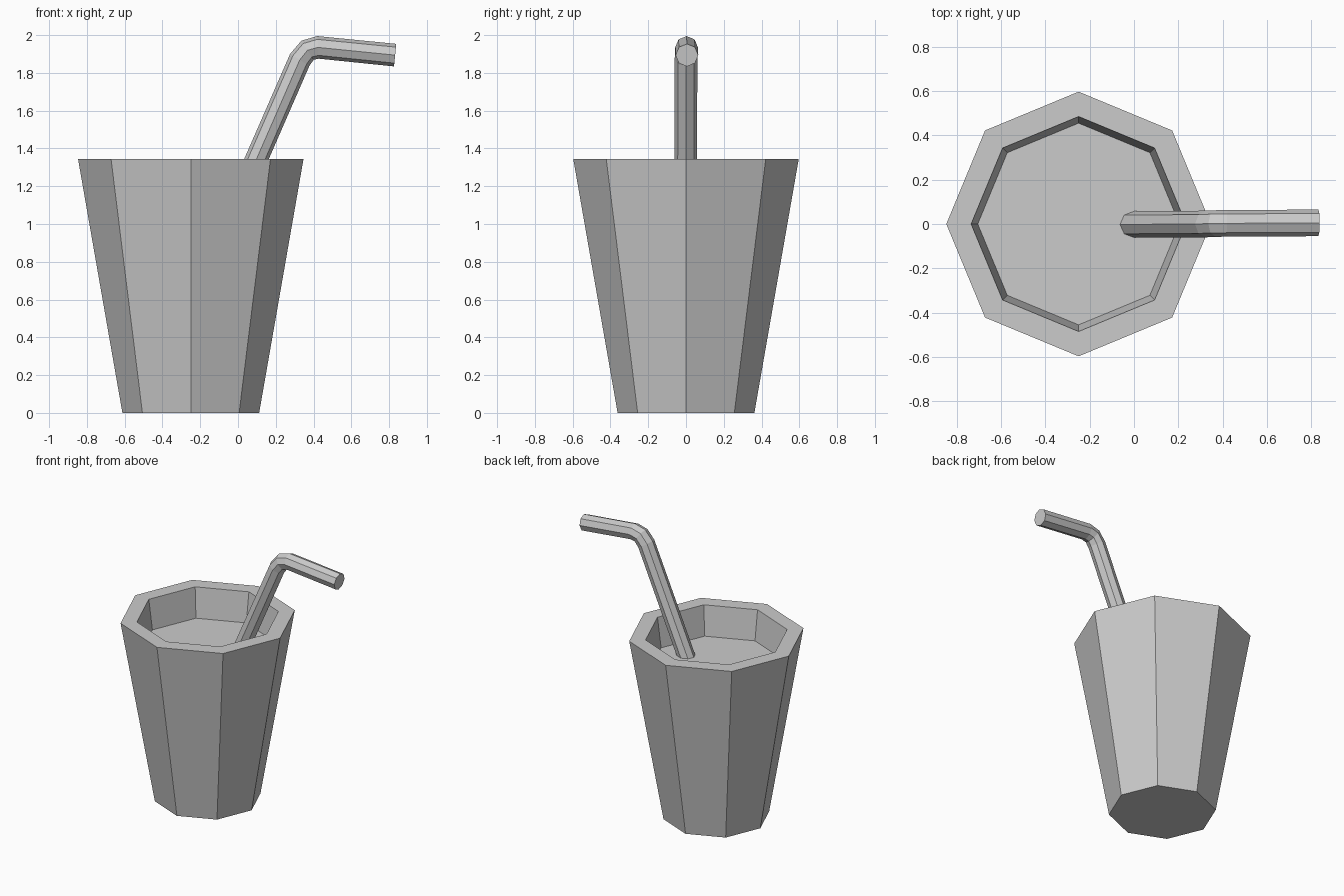
import bpy, bmesh
from math import cos, sin, pi
from mathutils import Vector

if "Cube" in bpy.data.objects:
    bpy.data.objects.remove(bpy.data.objects["Cube"])

SIDES = 8


def loft(name, rings):
    """Skin a list of vertex rings, capping both ends."""
    bm = bmesh.new()
    loops = [[bm.verts.new(p) for p in ring] for ring in rings]
    for a, b in zip(loops, loops[1:]):
        for i in range(SIDES):
            j = (i + 1) % SIDES
            bm.faces.new((a[i], a[j], b[j], b[i]))
    bm.faces.new(loops[0][::-1])
    bm.faces.new(loops[-1])
    bmesh.ops.recalc_face_normals(bm, faces=bm.faces)
    mesh = bpy.data.meshes.new(name)
    bm.to_mesh(mesh)
    bm.free()
    obj = bpy.data.objects.new(name, mesh)
    bpy.context.collection.objects.link(obj)
    return obj


def ring(center, radius, u, v):
    return [center + radius * (cos(2 * pi * i / SIDES) * u + sin(2 * pi * i / SIDES) * v)
            for i in range(SIDES)]


X, Y = Vector((1, 0, 0)), Vector((0, 1, 0))

# Tapered cup: outer wall, thick rim, inner wall and drink surface
cup_profile = [(0.362, 0), (0.597, 1.345), (0.485, 1.345), (0.455, 1.125)]
loft("cup", [ring(Vector((-0.25, 0, z)), r, X, Y) for r, z in cup_profile])

# Bent straw: octagonal section swept along a path
path = [Vector(p) for p in [(-0.013, -0.002, 1.09), (0.327, 0.0, 1.869),
                            (0.368, 0.002, 1.920), (0.424, 0.003, 1.935),
                            (0.832, 0.005, 1.894)]]
straw_rings = []
for i, p in enumerate(path):
    d_in = (p - path[i - 1]).normalized() if i > 0 else Vector()
    d_out = (path[i + 1] - p).normalized() if i < len(path) - 1 else Vector()
    tangent = (d_in + d_out).normalized()
    side = Y
    up = tangent.cross(side).normalized()
    straw_rings.append(ring(p, 0.06, side, up))
loft("straw", straw_rings)
